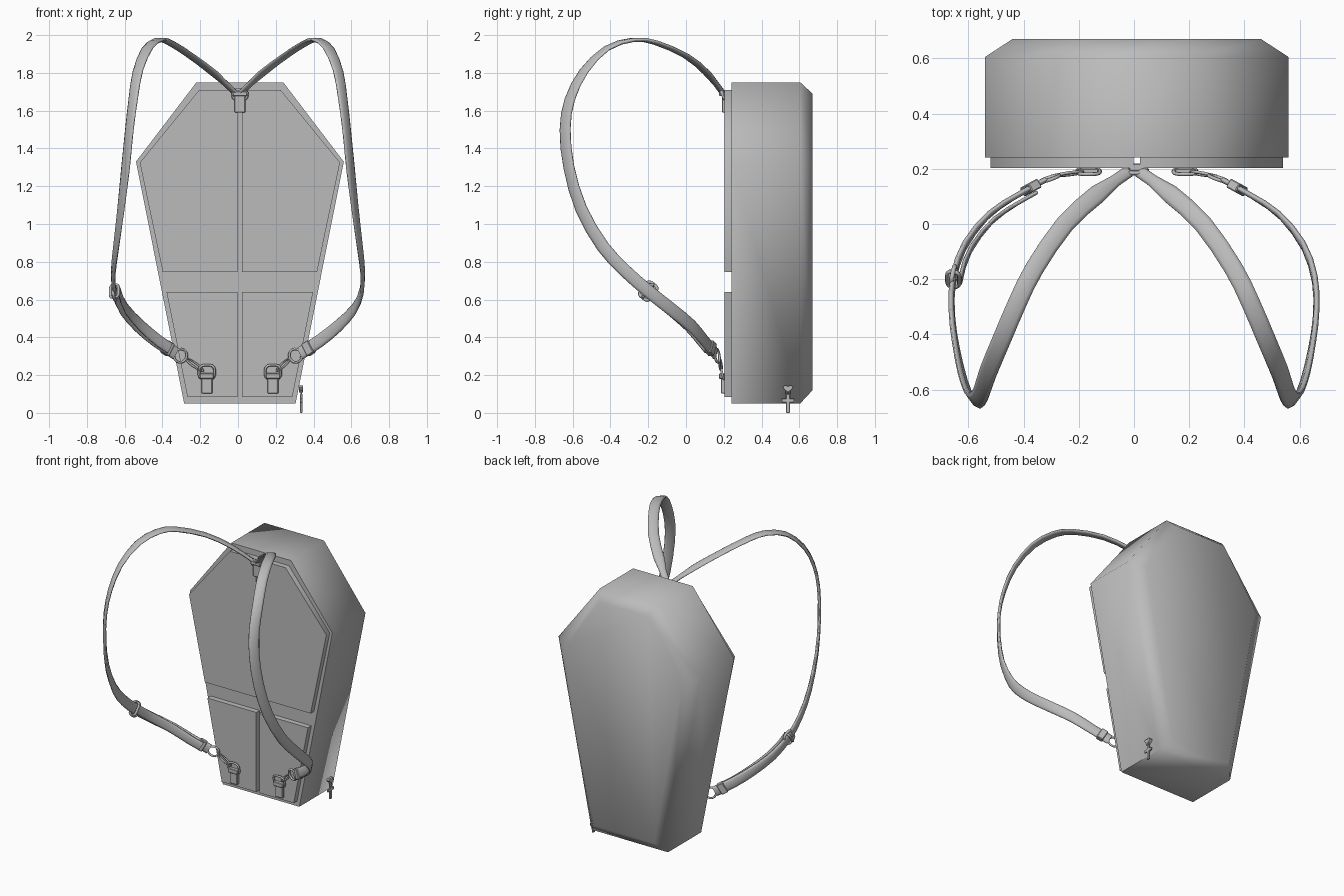
import bpy, bmesh, math
from mathutils import Vector, Matrix

if "Cube" in bpy.data.objects:
    bpy.data.objects.remove(bpy.data.objects["Cube"])

grey = bpy.data.materials.new("plain_grey")
grey.diffuse_color = (0.5, 0.5, 0.5, 1)
grey.use_nodes = True
grey.node_tree.nodes["Principled BSDF"].inputs["Base Color"].default_value = grey.diffuse_color
CX = 0.01  # bag centre line


def finish(name, bm, angle=60):
    bmesh.ops.recalc_face_normals(bm, faces=bm.faces)
    me = bpy.data.meshes.new(name)
    bm.to_mesh(me)
    bm.free()
    me.materials.append(grey)
    me.shade_smooth()
    me.set_sharp_from_angle(angle=math.radians(angle))
    ob = bpy.data.objects.new(name, me)
    bpy.context.collection.objects.link(ob)
    return ob


def loft(name, rings, angle=60, closed=False):
    """Skin a list of equal-length point rings."""
    bm = bmesh.new()
    vs = [[bm.verts.new(p) for p in r] for r in rings]
    n = len(vs[0])
    for k in range(len(vs) if closed else len(vs) - 1):
        a, b = vs[k], vs[(k + 1) % len(vs)]
        for i in range(n):
            j = (i + 1) % n
            bm.faces.new((a[i], a[j], b[j], b[i]))
    if not closed:
        bm.faces.new(vs[0])
        bm.faces.new(vs[-1])
    return finish(name, bm, angle)


def box(name, centre, size, rot=None, bevel=0.004):
    bm = bmesh.new()
    bmesh.ops.create_cube(bm, size=1)
    m = Matrix.Translation(centre) @ (rot or Matrix()) @ Matrix.Diagonal((*size, 1))
    bmesh.ops.transform(bm, matrix=m, verts=bm.verts)
    bmesh.ops.bevel(bm, geom=bm.edges[:], offset=bevel, segments=1, affect='EDGES')
    return finish(name, bm, 35)


def wire_loop(name, centre, ax, az, rx, rz, r=0.007, power=1.0, n=16):
    """Closed wire ring in the plane of ax and az; low power makes it squarer."""
    ax, az = Vector(ax).normalized(), Vector(az).normalized()
    nrm = ax.cross(az).normalized()
    rings = []
    for k in range(n):
        t = math.tau * (k + 0.5) / n
        c, s = math.cos(t), math.sin(t)
        d = ax * (rx * math.copysign(abs(c) ** power, c)) + az * (rz * math.copysign(abs(s) ** power, s))
        out = (ax * c + az * s).normalized()
        rings.append([Vector(centre) + d + (out * math.cos(u) + nrm * math.sin(u)) * r
                      for u in (math.tau * i / 6 for i in range(6))])
    return loft(name, rings, 80, True)


# Coffin-shaped bag body: half outline mirrored, swept from front to back
def outline(y, half):
    pts = half + [(-x, z) for x, z in reversed(half)]
    return [(CX + x, y, z) for x, z in pts]


wide = [(0.23, 1.75), (0.55, 1.33), (0.295, 0.05)]
loft("bag_body", [outline(0.24, wide), outline(0.605, wide),
                  outline(0.67, [(0.19, 1.69), (0.45, 1.31), (0.235, 0.12)])])

# Four padded panels on the front
upper = [(0.012, 1.71), (0.215, 1.71), (0.53, 1.325), (0.408, 0.745), (0.012, 0.745)]
lower = [(0.012, 0.64), (0.388, 0.64), (0.278, 0.085), (0.012, 0.085)]
for side, tag in ((-1, "left"), (1, "right")):
    for half, part in ((upper, "upper"), (lower, "lower")):
        bm = bmesh.new()
        f = bm.faces.new([bm.verts.new((CX + side * x, 0.2405, z)) for x, z in half])
        bmesh.ops.inset_region(bm, faces=[f], thickness=0.028, use_boundary=True)
        for v in f.verts:
            v.co.y = 0.203
        finish(f"{part}_pad_{tag}", bm)

# Strap path: x, y, z, then the direction of the strap's width
path = [(0.02, .19, 1.70, .75, .6, 0), (.13, .11, 1.80, .75, .6, 0), (.25, 0, 1.89, .75, .6, 0),
        (.36, -.16, 1.96, .8, .6, 0), (.42, -.28, 1.975, .8, .55, 0), (.48, -.42, 1.93, .8, .6, 0),
        (.53, -.54, 1.81, .7, .7, 0), (.555, -.615, 1.66, .65, .75, 0), (.575, -.64, 1.5, .6, .8, 0),
        (.595, -.62, 1.3, .6, .8, 0), (.62, -.555, 1.08, .45, .85, .2), (.645, -.44, .88, .25, .8, .5),
        (.66, -.32, .75, .1, .7, .7), (.655, -.2, .645, 0, .6, .8), (.615, -.08, .55, 0, .3, 1),
        (.53, .03, .46, 0, .1, 1), (.43, .10, .38, 0, 0, 1), (.33, .155, .315, 0, 0, 1)]


def catmull(a, b, c, d, t):
    return 0.5 * (2 * b + (c - a) * t + (2 * a - 5 * b + 4 * c - d) * t * t + (3 * b - a - 3 * c + d) * t ** 3)


def sample(side, first=0):
    """Smoothed list of (position, tangent, width direction, normal)."""
    P = [Vector((side * p[0], p[1], p[2])) for p in path]
    W = [Vector((side * p[3], p[4], p[5])) for p in path]
    pos, wid = [], []
    for k in range(first, len(P) - 1):
        for t in (0, 0.5):
            pos.append(catmull(P[max(k - 1, 0)], P[k], P[k + 1], P[min(k + 2, len(P) - 1)], t))
            wid.append(W[k].lerp(W[k + 1], t))
    pos.append(P[-1])
    wid.append(W[-1])
    out = []
    for i, p in enumerate(pos):
        tan = (pos[min(i + 1, len(pos) - 1)] - pos[max(i - 1, 0)]).normalized()
        w = (wid[i] - tan * wid[i].dot(tan)).normalized()
        out.append((p, tan, w, tan.cross(w)))
    return out


def strap(name, frames, shift=0.0, width=0.034, thick=0.010):
    section = [(1, .3), (.6, 1), (-.6, 1), (-1, .3), (-1, -.3), (-.6, -1), (.6, -1), (1, -.3)]
    rings = []
    for i, (p, tan, w, n) in enumerate(frames):
        inward = n if n.x * p.x < 0 else -n
        wd = width * (0.65 if p.z > 1.68 and p.y > 0.15 else 1)
        rings.append([p + inward * shift + w * (a * wd) + n * (b * thick) for a, b in section])
    loft(name, rings, 80)


def frame_matrix(tan, w, n):
    return Matrix((tan, w, n)).transposed().to_4x4()


for side, tag in ((-1, "left"), (1, "right")):
    frames = sample(side)
    strap(f"shoulder_strap_{tag}", frames)
    # Keeper sleeve at the strap's lower end
    p, tan, w, n = frames[-2]
    box(f"strap_end_sleeve_{tag}", p, (0.045, 0.074, 0.036), frame_matrix(tan, w, n))
    end = frames[-1][0]
    # Swivel ring, hook and tab ring
    wire_loop(f"strap_ring_{tag}", end + Vector((-side * 0.025, 0.01, -0.012)),
              (side, -.4, .4), (-side * .4, 0, 1), 0.036, 0.036)
    tab_x = CX + side * 0.175
    a, b = end + Vector((-side * 0.055, 0.022, -0.03)), Vector((tab_x + side * 0.02, 0.188, 0.225))
    d = b - a
    wire_loop(f"hook_{tag}", (a + b) / 2, d, (0, 0.3, 1), d.length / 2, 0.013, 0.006)
    wire_loop(f"tab_ring_{tag}", (tab_x, 0.19, 0.215), (1, 0, 0), (0, -.25, 1), 0.042, 0.04, 0.007, 0.7)
    # Fabric tab holding the ring
    box(f"lower_tab_{tag}", (tab_x, 0.196, 0.155), (0.058, 0.022, 0.105))
    box(f"lower_tab_fold_{tag}", (tab_x, 0.188, 0.195), (0.075, 0.026, 0.03))

# Doubled lower webbing and slide adjuster on the left strap
double = sample(-1, 13)
strap("adjuster_webbing", double[:-1], 0.026, 0.03, 0.007)
p, tan, w, n = double[0]
wire_loop("slide_adjuster", p, tan, w, 0.034, 0.046, 0.009, 0.5)
wire_loop("slide_adjuster_keeper", p, w, n, 0.042, 0.022, 0.008, 0.5)

# Top tab and buckle joining both straps
box("top_tab", (CX, 0.205, 1.65), (0.058, 0.03, 0.12))
wire_loop("top_buckle", (CX, 0.193, 1.685), (1, 0, 0), (0, -.35, 1), 0.037, 0.026, 0.008, 0.5)
box("top_buckle_bar", (CX, 0.188, 1.69), (0.078, 0.026, 0.026))

# Zip pull: heart, link and cross hanging on the right side
PX = 0.335
bm = bmesh.new()
heart = []
for k in range(16):
    t = math.tau * k / 16
    y = 16 * math.sin(t) ** 3
    z = 13 * math.cos(t) - 5 * math.cos(2 * t) - 2 * math.cos(3 * t) - math.cos(4 * t)
    heart.append(bm.verts.new((PX - 0.012, 0.54 + y * 0.0016, 0.13 + z * 0.0013)))
f = bm.faces.new(heart)
ext = bmesh.ops.extrude_face_region(bm, geom=[f])["geom"]
bmesh.ops.translate(bm, vec=(0.022, 0, 0), verts=[g for g in ext if isinstance(g, bmesh.types.BMVert)])
finish("zip_heart", bm, 35)
wire_loop("zip_link", (PX, 0.54, 0.108), (0, 1, 0), (0, 0, 1), 0.01, 0.014, 0.004, 1, 10)
box("cross_upright", (PX, 0.54, 0.05), (0.012, 0.02, 0.10), bevel=0.002)
box("cross_arm", (PX, 0.54, 0.066), (0.011, 0.066, 0.02), bevel=0.002)
